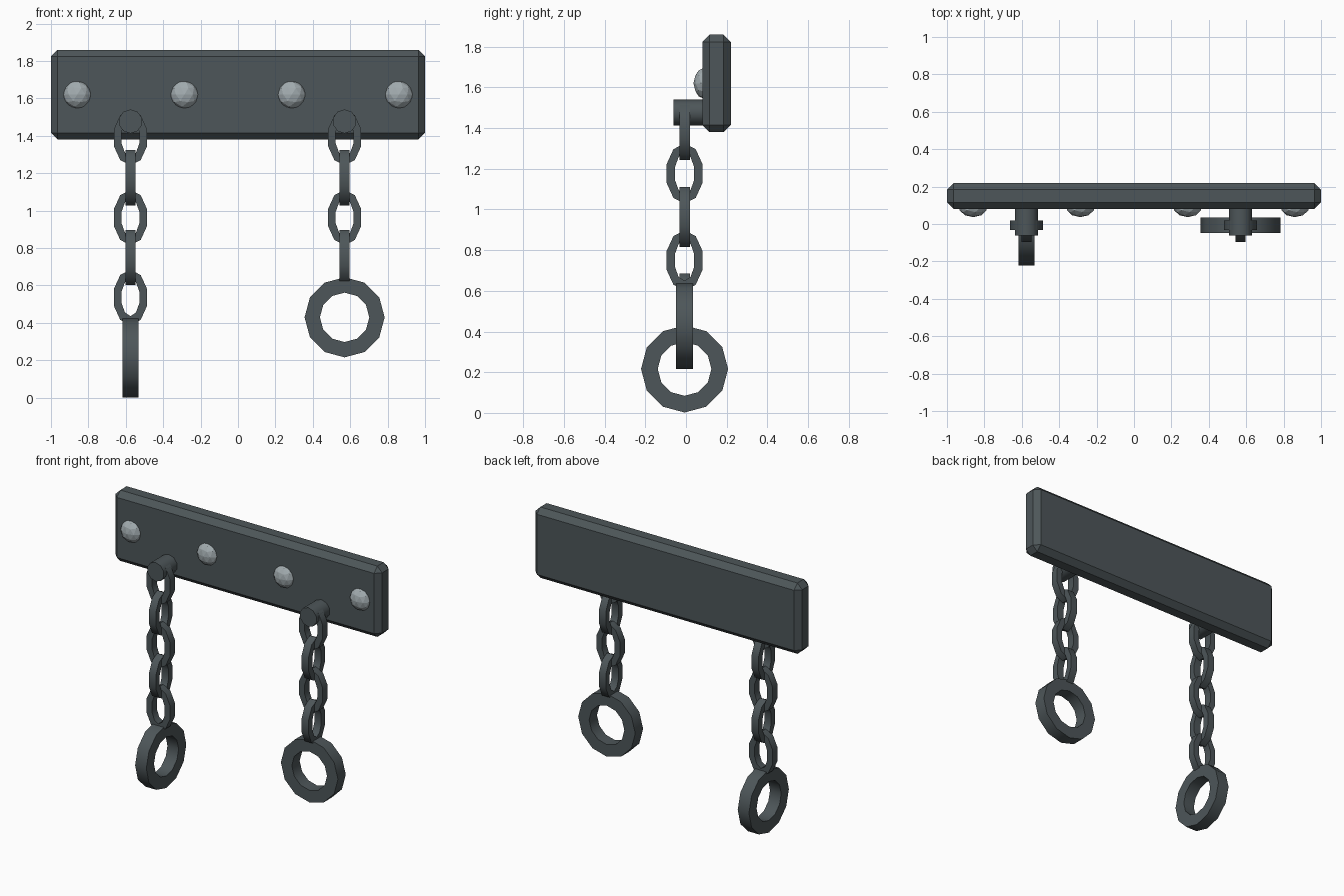
import bpy, bmesh, math
from mathutils import Matrix, Vector

if "Cube" in bpy.data.objects:
    bpy.data.objects.remove(bpy.data.objects["Cube"])

def material(name, rgb):
    m = bpy.data.materials.new(name)
    m.diffuse_color = (*rgb, 1)
    m.use_nodes = True
    m.node_tree.nodes["Principled BSDF"].inputs["Base Color"].default_value = m.diffuse_color
    return m

IRON = material("dark iron", (0.075, 0.093, 0.100))
STEEL = material("pale steel", (0.36, 0.41, 0.43))
YC = -0.007          # depth of the chains

def finish(name, bm, mat, smooth=None):
    bmesh.ops.recalc_face_normals(bm, faces=bm.faces)
    me = bpy.data.meshes.new(name)
    bm.to_mesh(me)
    bm.free()
    ob = bpy.data.objects.new(name, me)
    bpy.context.collection.objects.link(ob)
    me.materials.append(mat)
    if smooth:
        bpy.ops.object.select_all(action='DESELECT')
        ob.select_set(True)
        bpy.context.view_layer.objects.active = ob
        bpy.ops.object.shade_smooth_by_angle(angle=math.radians(smooth))
    return ob

def flat_ring(name, centre, outer, inner, thick, sides, sideways):
    """Square-section ring in the XZ plane, or the YZ plane if sideways."""
    bm = bmesh.new()
    loops = []
    for i in range(sides):
        a = 2 * math.pi * i / sides
        s, c = math.sin(a), math.cos(a)
        loops.append([bm.verts.new((r[0] * s, y, r[1] * c)) for r, y in
                      ((outer, -thick / 2), (outer, thick / 2),
                       (inner, thick / 2), (inner, -thick / 2))])
    for i in range(sides):
        p, q = loops[i], loops[(i + 1) % sides]
        for k in range(4):
            n = (k + 1) % 4
            bm.faces.new((p[k], p[n], q[n], q[k]))
    rot = Matrix.Rotation(math.pi / 2 if sideways else 0, 4, 'Z')
    bm.transform(Matrix.Translation(centre) @ rot)
    return finish(name, bm, IRON, 50)

# Wall plate with chamfered edges
bm = bmesh.new()
bmesh.ops.create_cube(bm, size=1)
bm.transform(Matrix.Translation((0, 0.15, 1.62)) @ Matrix.Diagonal((2, 0.14, 0.48, 1)))
bmesh.ops.bevel(bm, geom=bm.edges[:], offset=0.036, segments=1, affect='EDGES')
finish("wall_plate", bm, IRON)

# Domed rivets
for i, x in enumerate((-0.86, -0.287, 0.287, 0.86)):
    bm = bmesh.new()
    bmesh.ops.create_icosphere(bm, subdivisions=2, radius=0.076)
    bm.transform(Matrix.Translation((x, 0.09, 1.62)) @ Matrix.Diagonal((1, 0.7, 1, 1)))
    finish(f"rivet_{i + 1}", bm, STEEL)

# Two pegs, each with a chain and an end ring
for side, x, count in (("left", -0.575, 5), ("right", 0.57, 4)):
    bm = bmesh.new()
    bmesh.ops.create_cone(bm, cap_ends=True, segments=10, radius1=0.064,
                          radius2=0.064, depth=0.165)
    bm.transform(Matrix.Translation((x, 0.02, 1.477)) @ Matrix.Rotation(math.pi / 2, 4, 'X'))
    finish(f"{side}_peg", bm, IRON, 50)
    for i in range(count):
        flat_ring(f"{side}_chain_link_{i + 1}", Vector((x, YC, 1.39 - 0.2135 * i)),
                  (0.093, 0.148), (0.05, 0.1), 0.052, 10, i % 2 == 1)
    z = 1.39 - 0.2135 * (count - 1) - 0.32
    flat_ring(f"{side}_end_ring", Vector((x, YC, z)),
              (0.214, 0.214), (0.132, 0.132), 0.084, 12, count % 2 == 1)
